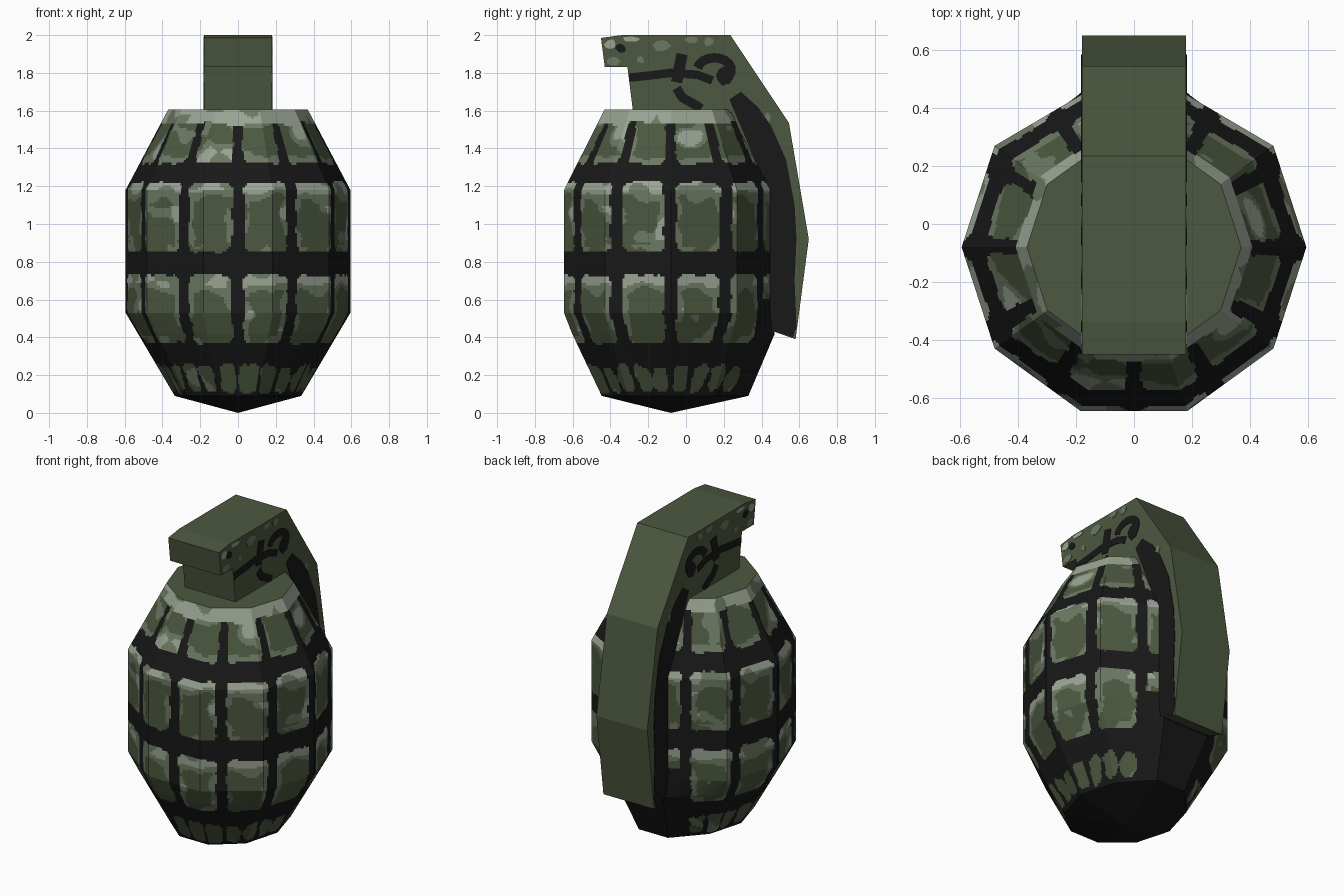
import bpy, bmesh, math, random
from mathutils import Vector, noise

if "Cube" in bpy.data.objects:
    bpy.data.objects.remove(bpy.data.objects["Cube"])
random.seed(4)


def material(name, rgb):
    m = bpy.data.materials.new(name)
    m.use_nodes = True
    m.diffuse_color = (*rgb, 1)
    m.node_tree.nodes["Principled BSDF"].inputs["Base Color"].default_value = (*rgb, 1)
    return m


GREEN, DARK, MID, PALE = range(4)
MATS = [material("olive green", (0.072, 0.098, 0.05)),
        material("groove black", (0.009, 0.009, 0.009)),
        material("worn green", (0.15, 0.19, 0.125)),
        material("bare grey green", (0.32, 0.37, 0.29))]


def finish(name, bm, mats):
    bmesh.ops.recalc_face_normals(bm, faces=bm.faces)
    me = bpy.data.meshes.new(name)
    bm.to_mesh(me)
    bm.free()
    for m in mats:
        me.materials.append(m)
    ob = bpy.data.objects.new(name, me)
    bpy.context.collection.objects.link(ob)
    return ob


# ---- ten-sided body, divided finely so the block pattern can be painted ----
CY, SIDES, COLS = -0.08, 10, 30
# height, x radius, y radius, back y
RINGS = [(0.09, 0.335, 0.385, 0.33), (0.42, 0.53, 0.55, 0.47),
         (0.53, 0.595, 0.595, 0.445), (1.18, 0.595, 0.595, 0.445),
         (1.605, 0.37, 0.37, 0.27)]


def corners(ring):
    z, rx, ry, back = ring
    pts = []
    for k in range(SIDES):
        a = math.tau * k / SIDES
        y = back if k in (2, 3) else CY + ry * math.sin(a)
        pts.append(Vector((rx * math.cos(a), y, z)))
    return pts


def loop_points(ring):
    c = corners(ring)
    return [c[k].lerp(c[(k + 1) % SIDES], i / COLS)
            for k in range(SIDES) for i in range(COLS)]


def wobble(p, scale, seed):
    return noise.noise(p * scale + Vector((seed, seed, seed)))


ROWS = [(0.11, 0.25), (0.37, 0.73), (0.855, 1.22), (1.32, 1.7)]
STEP = math.radians(30)


def paint(p):
    """Colour from the angle around the body and the height."""
    z = p.z
    ang = math.atan2(p.x, CY - p.y)
    if z > 1.53 + 0.02 * wobble(p, 9, 3):
        return PALE if wobble(p, 7, 8) > -0.25 else MID
    if abs(ang) > math.radians(150) and z < 0.6:
        return DARK
    row = next((r for r in ROWS if r[0] - 0.03 < z < r[1] + 0.03), None)
    if row is None:
        return DARK
    # rounded block outline
    lo, hi = row
    low_row = hi < 0.3
    step = STEP / 2 if low_row else STEP
    off = (ang % step) - step / 2
    half_w, half_h = step * 0.285 - 0.035, (hi - lo) / 2
    if low_row:
        half_w += 0.02
    else:
        half_w = 0.57 * step / 2 - 0.033
    r = 0.035
    qx = abs(off) * 0.57 - half_w + r
    qz = abs(z - (lo + hi) / 2) - half_h + r
    dist = math.hypot(max(qx, 0), max(qz, 0)) + min(max(qx, qz), 0) - r
    dist += wobble(p, 14, 1) * (0.03 if low_row else 0.013)
    if dist > 0:
        return DARK
    # worn upper edges and chipped rims
    n, top = wobble(p, 8, 20), hi - z
    if low_row:
        return MID if n > 0.35 else GREEN
    if hi > 1.5:
        if n > 0.4:
            return PALE
        return MID if n > 0.12 or z < 1.36 + 0.05 * n else GREEN
    if top < 0.055 + 0.04 * n:
        return PALE if wobble(p, 6, 40) > -0.12 else MID
    if top < 0.09 + 0.07 * n:
        return MID
    if dist > -0.025 - 0.04 * n and n > -0.1 and z > lo + half_h * 0.35:
        return PALE if n > 0.4 else MID
    if dist > -0.03 and n > 0.1:
        return MID
    return MID if n > 0.42 else GREEN


bm = bmesh.new()
levels = []
for a, b in zip(RINGS, RINGS[1:]):
    n = round((b[0] - a[0]) / 0.012)
    pa, pb = loop_points(a), loop_points(b)
    for i in range(n + (b is RINGS[-1])):
        levels.append([bm.verts.new(u.lerp(v, i / n)) for u, v in zip(pa, pb)])
count = SIDES * COLS
for low, up in zip(levels, levels[1:]):
    for i in range(count):
        j = (i + 1) % count
        f = bm.faces.new((low[i], low[j], up[j], up[i]))
        f.material_index = paint(f.calc_center_median())
bm.faces.new(levels[-1]).material_index = GREEN
tip = bm.verts.new((0, CY, 0))
for i in range(count):
    bm.faces.new((levels[0][(i + 1) % count], levels[0][i], tip)).material_index = DARK
finish("body", bm, MATS)


# ---- safety lever and head: one side profile extruded across x ----
HALF = 0.18


def prism(bm, pts, x0, x1):
    a = [bm.verts.new((x0, y, z)) for y, z in pts]
    b = [bm.verts.new((x1, y, z)) for y, z in pts]
    bm.faces.new(a)
    bm.faces.new(b[::-1])
    for i in range(len(pts)):
        j = (i + 1) % len(pts)
        bm.faces.new((a[i], b[i], b[j], a[j]))


bm = bmesh.new()
prism(bm, [(-0.28, 1.59), (-0.31, 1.83), (-0.43, 1.83), (-0.45, 1.985), (-0.34, 2.0),
           (0.235, 2.0), (0.545, 1.535), (0.65, 0.92), (0.58, 0.39), (0.41, 0.45),
           (0.43, 0.8), (0.43, 1.18), (0.24, 1.59)], -HALF, HALF)
finish("lever", bm, MATS[:1])


# ---- painted plates on both cheeks of the lever ----
def plates(name, shapes, mat):
    bm = bmesh.new()
    for pts in shapes:
        for s in (-1, 1):
            prism(bm, pts, s * (HALF - 0.002), s * (HALF + 0.003))
    finish(name, bm, [MATS[mat]])


def stroke(path, width):
    left, right = [], []
    for i, p in enumerate(path):
        d = Vector(path[min(i + 1, len(path) - 1)]) - Vector(path[max(i - 1, 0)])
        n = Vector((-d.y, d.x)).normalized() * width / 2
        left.append(tuple(Vector(p) + n))
        right.append(tuple(Vector(p) - n))
    return left + right[::-1]


def spot(y, z, ry, rz):
    return [(y + ry * k * math.cos(a), z + rz * k * math.sin(a))
            for a, k in ((math.tau * i / 12, random.uniform(0.75, 1.05)) for i in range(12))]


stripe = [(0.25, 1.61), (0.23, 1.66), (0.29, 1.7), (0.38, 1.62), (0.45, 1.52), (0.53, 1.34),
          (0.575, 1.1), (0.585, 0.92), (0.575, 0.7), (0.585, 0.46), (0.565, 0.4),
          (0.412, 0.452), (0.432, 0.8), (0.432, 1.18)]
arch = [(0.05 + 0.1 + 0.09 * math.cos(a), 1.815 + 0.065 * math.sin(a))
        for a in (math.radians(d) for d in range(-70, 176, 20))]
plates("lever_dark_paint",
       [stripe, stroke(arch, 0.05),
        stroke([(-0.3, 1.775), (-0.2, 1.785), (-0.08, 1.8), (0.06, 1.79), (0.14, 1.76)], 0.045),
        stroke([(-0.02, 1.9), (-0.035, 1.83), (-0.05, 1.75)], 0.06),
        stroke([(-0.05, 1.72), (-0.02, 1.67), (0.05, 1.63), (0.08, 1.61)], 0.05),
        spot(0.21, 1.79, 0.05, 0.06), spot(-0.345, 1.93, 0.03, 0.025)], DARK)
plates("lever_worn_paint",
       [spot(-0.13, 1.945, 0.055, 0.03), spot(-0.385, 1.86, 0.04, 0.025),
        spot(0.03, 1.975, 0.04, 0.02), spot(0.12, 1.965, 0.03, 0.025),
        spot(-0.24, 1.87, 0.02, 0.02), spot(0.43, 1.56, 0.02, 0.03)], MID)
plates("lever_bare_paint", [spot(-0.4, 1.95, 0.035, 0.03), spot(-0.29, 1.98, 0.05, 0.015)], PALE)
